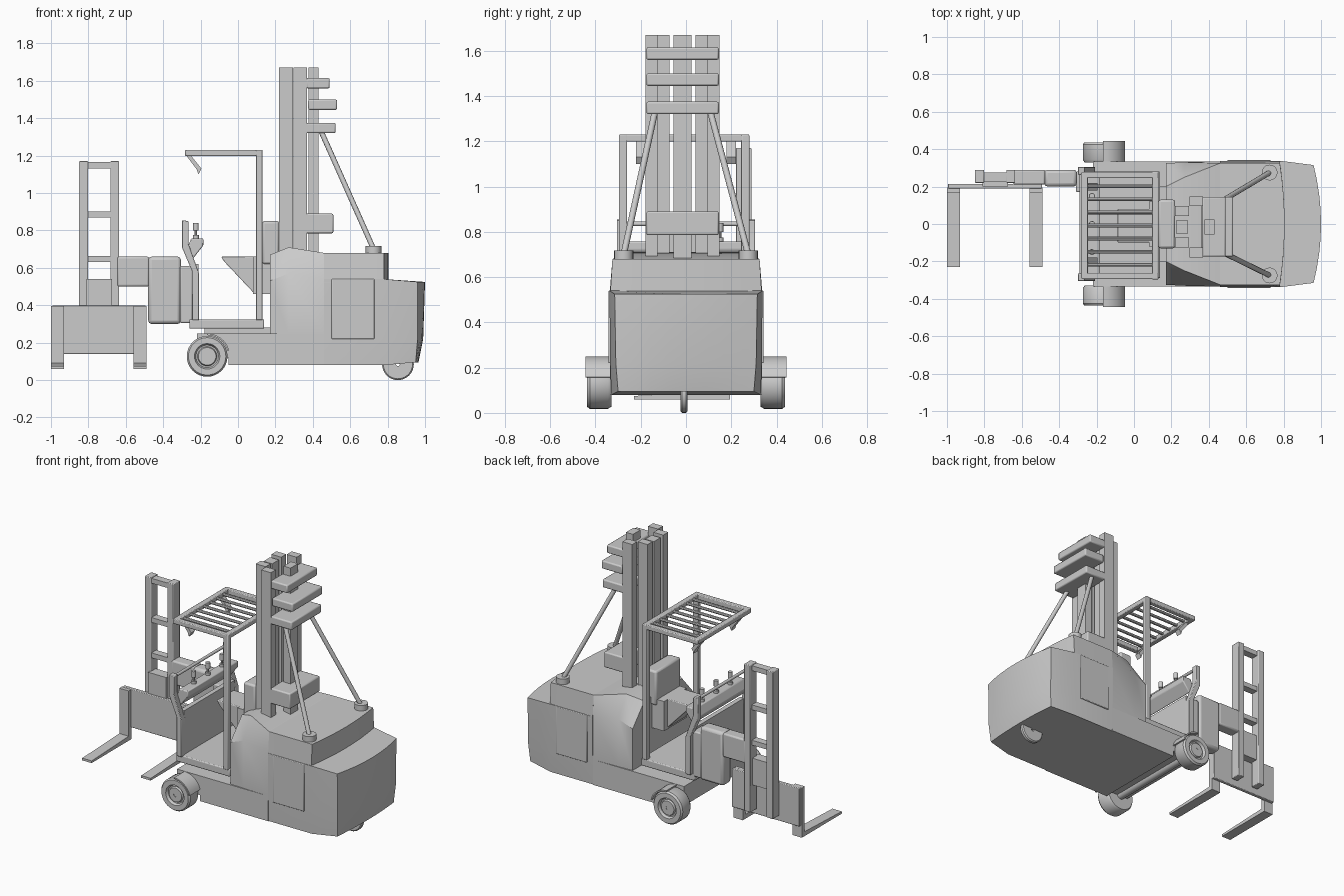
import bpy, bmesh, math
from mathutils import Vector


def finish(name, bm, bevel=0):
    bmesh.ops.recalc_face_normals(bm, faces=bm.faces)
    me = bpy.data.meshes.new(name)
    bm.to_mesh(me)
    bm.free()
    ob = bpy.data.objects.new(name, me)
    bpy.context.collection.objects.link(ob)
    if bevel:
        m = ob.modifiers.new("bevel", 'BEVEL')
        m.width, m.segments = bevel, 2
    bpy.ops.object.select_all(action='DESELECT')
    ob.select_set(True)
    bpy.context.view_layer.objects.active = ob
    bpy.ops.object.shade_smooth_by_angle(angle=math.radians(35))
    return ob


def loft(name, rings, bevel=0, closed=False):
    """Skin rings of points; cap the ends, or join last to first."""
    bm = bmesh.new()
    vs = [[bm.verts.new(p) for p in r] for r in rings]
    n = len(vs[0])
    for a, b in zip(vs, vs[1:] + (vs[:1] if closed else [])):
        for i in range(n):
            j = (i + 1) % n
            bm.faces.new((a[i], a[j], b[j], b[i]))
    if not closed:
        bm.faces.new(vs[0])
        bm.faces.new(vs[-1])
    return finish(name, bm, bevel)


def prism(name, pts, y0, y1, bevel=0):
    return loft(name, [[(x, y, z) for x, z in pts] for y in (y0, y1)], bevel)


def box(name, x0, x1, y0, y1, z0, z1, bevel=0):
    return prism(name, [(x0, z0), (x1, z0), (x1, z1), (x0, z1)], y0, y1, bevel)


def rod(name, p, q, r, n=12):
    p, q = Vector(p), Vector(q)
    rot = (q - p).to_track_quat('Z', 'Y')
    circ = [rot @ Vector((r * math.cos(t), r * math.sin(t), 0))
            for t in (2 * math.pi * i / n for i in range(n))]
    return loft(name, [[c + e for c in circ] for e in (p, q)])


def wheel(name, x, z, prof, n=32):
    """Spin a closed (radius, y) profile about a y axis."""
    rings = []
    for i in range(n):
        t = 2 * math.pi * i / n
        rings.append([(x + r * math.cos(t), y, z + r * math.sin(t)) for r, y in prof])
    return loft(name, rings, closed=True)


# Rear body: bowed back end, stacked plan rings
def plan(x0, xs, xe, bow, w, we, z, drop=0):
    pts = [(x0, -w, z), (xs, -w, z)]
    for i in range(9):
        t = -1 + i / 4
        pts.append((xe + bow * (1 - t * t), we * t, z - drop))
    return pts + [(xs, w, z), (x0, w, z)]


loft("rear_body", [plan(0.46, 0.78, 0.95, 0.015, 0.33, 0.30, 0.08, -0.015),
                   plan(0.46, 0.78, 0.96, 0.03, 0.335, 0.31, 0.22),
                   plan(0.46, 0.78, 0.96, 0.04, 0.338, 0.315, 0.54, 0.015)])
loft("rear_hood", [plan(0.46, 0.70, 0.78, 0.025, 0.338, 0.335, 0.52),
                   plan(0.46, 0.70, 0.78, 0.025, 0.325, 0.325, 0.68)])


# Middle body, tapering toward the cab
def section(x, low, top, z):
    half = [(low, 0.25), (low, z - 0.14), (top, z)]
    return [(x, y, h) for y, h in half] + [(x, -y, h) for y, h in reversed(half)]


loft("middle_body", [section(0.17, 0.325, 0.20, 0.67), section(0.27, 0.33, 0.25, 0.71),
                     section(0.46, 0.335, 0.325, 0.68)])
box("chassis", -0.05, 0.46, -0.335, 0.335, 0.08, 0.25)
box("chassis_nose", -0.22, -0.05, -0.335, 0.335, 0.12, 0.25)
box("floor_deck", -0.26, 0.14, -0.29, 0.28, 0.275, 0.325, 0.006)
box("deck_support", -0.18, 0.18, -0.2, 0.2, 0.245, 0.28)

for s, side in ((-1, "near"), (1, "far")):
    # Body side panels
    y0, y1 = sorted((s * 0.32, s * 0.343))
    box(side + "_panel", 0.50, 0.73, y0, y1, 0.22, 0.54, 0.004)
    # Front wheel with stepped hub, and its fender
    wheel(side + "_wheel", -0.165, 0.127,
          [(0.012, s * 0.33), (0.10, s * 0.33), (0.109, s * 0.345), (0.109, s * 0.425),
           (0.10, s * 0.437), (0.068, s * 0.437), (0.06, s * 0.42), (0.052, s * 0.42),
           (0.047, s * 0.432), (0.012, s * 0.432)])
    rod(side + "_axle", (-0.165, 0, 0.127), (-0.165, s * 0.43, 0.127), 0.03)
    arc = [math.radians(15 + 75 * i / 8) for i in range(9)]
    outer = [(-0.165 + 0.122 * math.cos(t), 0.127 + 0.122 * math.sin(t)) for t in arc]
    inner = [(-0.165 + 0.113 * math.cos(t), 0.127 + 0.113 * math.sin(t)) for t in reversed(arc)]
    y0, y1 = sorted((s * 0.33, s * 0.445))
    prism(side + "_fender", outer + inner, y0, y1)
    # Mast rails
    yc = -0.015
    for nm, a, b, x0, x1 in (("inner", 0.057, 0.11, 0.22, 0.293), ("outer", 0.11, 0.163, 0.297, 0.37)):
        y0, y1 = sorted((yc + s * a, yc + s * b))
        box(f"{side}_{nm}_mast_rail", x0, x1, y0, y1, 0.6, 1.67)
    # Mast struts and feet
    foot = Vector((0.725, s * 0.275, 0.70))
    rod(side + "_strut", (0.44, yc + s * 0.12, 1.34), foot, 0.014)
    rod(side + "_strut_foot", foot - Vector((0, 0, 0.04)), foot + Vector((0, 0, 0.017)), 0.042, 24)
    # Overhead guard posts and side beams, bent console posts
    y = s * 0.27 - 0.008
    box(side + "_guard_post", 0.095, 0.132, y - 0.018, y + 0.018, 0.32, 1.23, 0.005)
    box(side + "_guard_beam", -0.28, 0.13, y - 0.017, y + 0.017, 1.198, 1.23, 0.005)
    prism(side + "_console_post", [(-0.30, 0.855), (-0.265, 0.85), (-0.265, 0.73), (-0.208, 0.57),
                                   (-0.208, 0.32), (-0.245, 0.32), (-0.245, 0.58), (-0.30, 0.71)],
          s * 0.285 - 0.02, s * 0.285 + 0.02, 0.004)
    # Work lamps under the guard
    prism(side + "_lamp", [(-0.28, 1.205), (-0.255, 1.205), (-0.195, 1.13), (-0.212, 1.10), (-0.22, 1.125)],
          s * 0.2 - 0.02, s * 0.2 + 0.02)

# Rear steering wheel
wheel("rear_wheel", 0.855, 0.085, [(0.01, -0.025), (0.078, -0.025), (0.085, -0.018),
                                   (0.085, 0.0), (0.078, 0.007), (0.01, 0.007)])

# Mast centre rail and cross carriers
box("centre_mast_rail", 0.378, 0.43, -0.055, 0.025, 0.6, 1.67)
box("mast_cylinder_housing", 0.225, 0.29, -0.05, 0.02, 0.6, 1.66)
for i, (x0, x1, z0, z1) in enumerate(((0.365, 0.49, 1.56, 1.615), (0.375, 0.53, 1.445, 1.50),
                                      (0.36, 0.522, 1.32, 1.375), (0.36, 0.51, 0.785, 0.89))):
    box(f"mast_carrier_{i}", x0, x1, -0.175, 0.145, z0, z1, 0.008)

# Overhead guard cross beams and slats
for nm, x in (("front", -0.265), ("back", 0.113)):
    box(nm + "_guard_cross", x - 0.018, x + 0.018, -0.29, 0.275, 1.198, 1.23, 0.005)
for i in range(7):
    y = -0.218 + i * 0.07
    rod(f"guard_slat_{i}", (-0.27, y, 1.214), (0.11, y, 1.214), 0.01, 8)

# Seat
prism("seat", [(-0.09, 0.66), (0.09, 0.66), (0.09, 0.46), (-0.075, 0.635)], -0.1, 0.08, 0.005)
box("seat_back", 0.13, 0.22, -0.13, 0.13, 0.62, 0.85, 0.012)
box("seat_mount", 0.08, 0.2, -0.12, 0.12, 0.46, 0.66)

# Control console, grab rail and levers
prism("console", [(-0.185, 0.757), (-0.185, 0.72), (-0.24, 0.65), (-0.275, 0.70), (-0.25, 0.757)],
      -0.27, 0.27, 0.006)
box("front_panel", -0.243, -0.212, -0.27, 0.27, 0.32, 0.62)
rod("grab_rail", (-0.282, -0.28, 0.835), (-0.282, 0.28, 0.835), 0.01)
for i, y in enumerate((-0.15, 0.0, 0.15)):
    rod(f"lever_{i}", (-0.225, y, 0.75), (-0.225, y, 0.835), 0.007, 8)
    rod(f"lever_knob_{i}", (-0.225, y, 0.80), (-0.225, y, 0.84), 0.015)
    rod(f"lever_boot_{i}", (-0.225, y, 0.755), (-0.225, y, 0.775), 0.016)

# Swing arm joining the cab to the fork mast
box("arm_mount", -0.31, -0.243, 0.17, 0.28, 0.305, 0.61, 0.008)
box("arm_block", -0.48, -0.305, 0.20, 0.29, 0.30, 0.66, 0.018)
box("arm_link", -0.645, -0.475, 0.21, 0.29, 0.50, 0.66, 0.01)

# Fork mast
for i, x in enumerate((-0.85, -0.683)):
    box(f"fork_mast_post_{i}", x, x + 0.048, 0.22, 0.29, 0.18, 1.17, 0.004)
for i, z in enumerate((0.63, 0.868, 1.132)):
    box(f"fork_mast_cross_{i}", -0.81, -0.67, 0.225, 0.275, z, z + 0.033)
box("fork_mast_block", -0.81, -0.675, 0.20, 0.27, 0.36, 0.54)
box("fork_carriage", -0.995, -0.492, 0.19, 0.215, 0.14, 0.398, 0.004)

# L shaped forks with tapered tips
for i, x in enumerate((-1.0, -0.56)):
    side = [(0.195, 0.395), (0.165, 0.395), (0.165, 0.09), (-0.23, 0.075), (-0.23, 0.06), (0.195, 0.06)]
    loft(f"fork_{i}", [[(xx, y, z) for y, z in side] for xx in (x, x + 0.07)])
